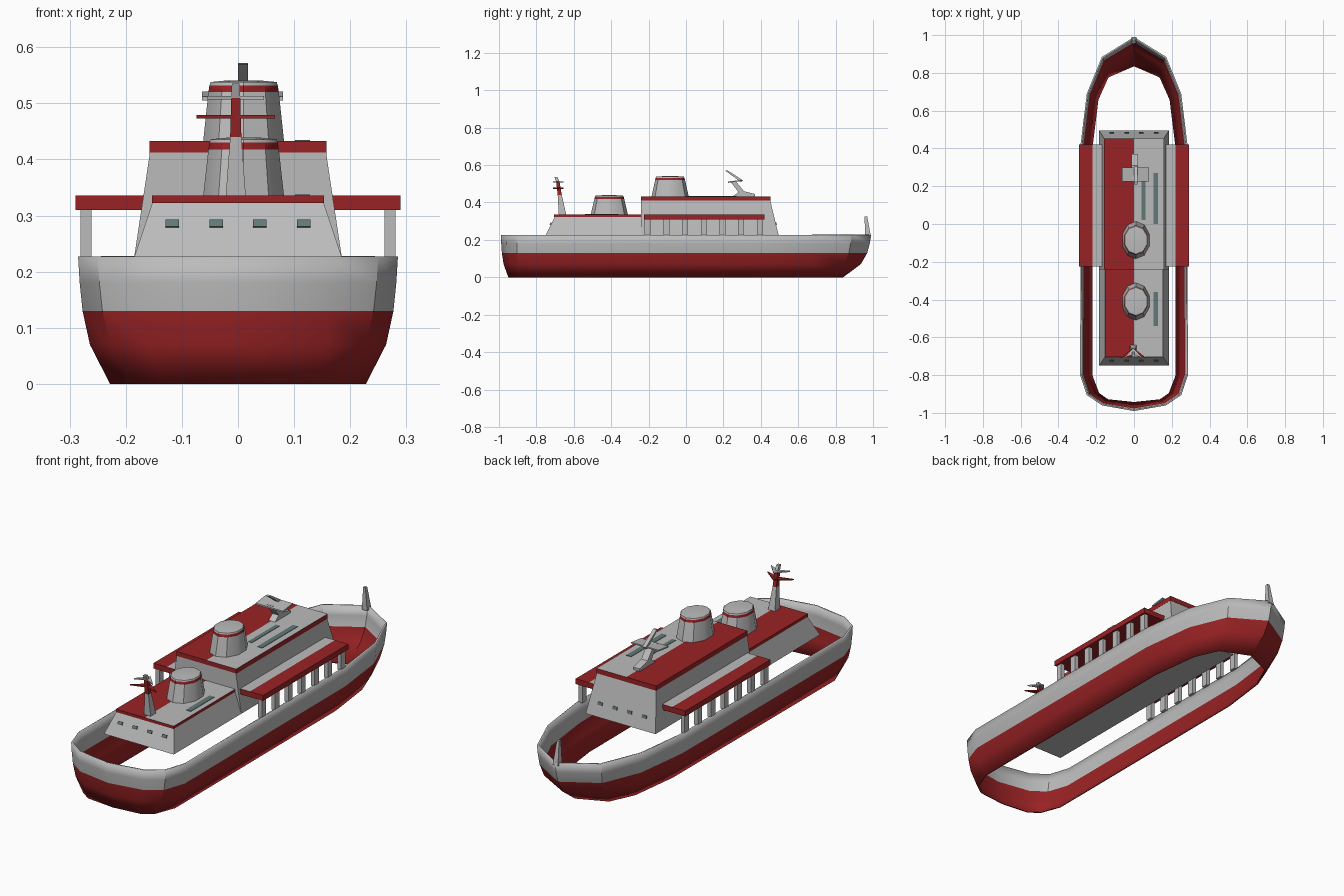
import bpy, bmesh, math
from mathutils import Vector, Matrix

if "Cube" in bpy.data.objects:
    bpy.data.objects.remove(bpy.data.objects["Cube"])

def mat(name, rgb):
    m = bpy.data.materials.new(name)
    m.diffuse_color = (*rgb, 1)
    m.use_nodes = True
    m.node_tree.nodes["Principled BSDF"].inputs["Base Color"].default_value = m.diffuse_color
    return m

GRAY, RED, TEAL = 0, 1, 2
MATS = [mat("hull_gray", (0.50, 0.50, 0.50)), mat("deck_red", (0.32, 0.016, 0.018)),
        mat("window_teal", (0.12, 0.19, 0.18))]

def finish(name, bm, rule=GRAY, smooth=False):
    """Turn a bmesh into an object, colouring faces by a number or a rule(face)."""
    bmesh.ops.recalc_face_normals(bm, faces=bm.faces)
    for f in bm.faces:
        f.material_index = rule(f) if callable(rule) else rule
    me = bpy.data.meshes.new(name)
    bm.to_mesh(me)
    bm.free()
    for m in MATS:
        me.materials.append(m)
    ob = bpy.data.objects.new(name, me)
    bpy.context.collection.objects.link(ob)
    if smooth:
        bpy.ops.object.select_all(action='DESELECT')
        ob.select_set(True)
        bpy.context.view_layer.objects.active = ob
        bpy.ops.object.shade_smooth_by_angle(angle=math.radians(35))
    return ob

def loft(name, rings, rule=GRAY, caps=True, smooth=False):
    bm = bmesh.new()
    vs = [[bm.verts.new(p) for p in r] for r in rings]
    n = len(rings[0])
    for a, b in zip(vs, vs[1:]):
        for i in range(n):
            j = (i + 1) % n
            bm.faces.new((a[i], a[j], b[j], b[i]))
    if caps:
        bm.faces.new(vs[0])
        bm.faces.new(vs[-1])
    return finish(name, bm, rule, smooth)

def rect(x0, x1, y0, y1, z):
    return [(x0, y0, z), (x1, y0, z), (x1, y1, z), (x0, y1, z)]

def box(name, x0, x1, y0, y1, z0, z1, rule=GRAY, cut=None):
    """Box, optionally split across x = cut so its top can carry two colours."""
    bm = bmesh.new()
    bmesh.ops.create_cube(bm, size=1)
    for v in bm.verts:
        v.co = ((x0 + x1) / 2 + v.co.x * (x1 - x0), (y0 + y1) / 2 + v.co.y * (y1 - y0),
                (z0 + z1) / 2 + v.co.z * (z1 - z0))
    if cut is not None:
        bmesh.ops.bisect_plane(bm, geom=bm.verts[:] + bm.edges[:] + bm.faces[:],
                               plane_co=(cut, 0, 0), plane_no=(1, 0, 0))
    return finish(name, bm, rule)

def beam(name, a, b, wa, wb, rule=GRAY):
    """Tapered bar from a to b; wa and wb are (x, y) half widths at the ends."""
    return loft(name, [rect(p[0] - w[0], p[0] + w[0], p[1] - w[1], p[1] + w[1], p[2])
                       for p, w in ((a, wa), (b, wb))], rule)

# Hull: open shell blended between keel outline and rail outline
rail = [(0, 0.99), (0.17, 0.885), (0.25, 0.69), (0.283, 0.42), (0.285, -0.8),
        (0.25, -0.905), (0.17, -0.96), (0, -0.99)]
keel = [(0, 0.84), (0.14, 0.78), (0.195, 0.66), (0.225, 0.42), (0.228, -0.8),
        (0.19, -0.9), (0.14, -0.935), (0, -0.95)]
full = lambda o: o + [(-x, y) for x, y in o[-2:0:-1]]
rings = [[(k[0] + (r[0] - k[0]) * t, k[1] + (r[1] - k[1]) * t, z)
          for k, r in zip(full(keel), full(rail))]
         for z, t in ((0, 0), (0.07, 0.63), (0.13, 0.86), (0.18, 0.95), (0.227, 1))]
hull = loft("hull", rings, lambda f: RED if f.calc_center_median().z < 0.13 else GRAY,
            caps=False, smooth=True)
wall = hull.modifiers.new("wall", 'SOLIDIFY')
wall.thickness = 0.008
wall.offset = -1

# Deck houses with sloping walls
loft("lower_house", [rect(-0.185, 0.185, -0.75, -0.24, 0.226),
                     rect(-0.152, 0.152, -0.70, -0.24, 0.325)])
loft("upper_house", [rect(-0.185, 0.185, -0.24, 0.495, 0.226),
                     rect(-0.157, 0.157, -0.24, 0.45, 0.412)])

# Roofs: red rim, top is red to port and gray to starboard
def roof_rule(f):
    return GRAY if f.normal.z > 0.5 and f.calc_center_median().x > 0 else RED
box("lower_roof", -0.153, 0.153, -0.705, -0.235, 0.322, 0.336, roof_rule, cut=0)
box("upper_roof", -0.158, 0.158, -0.24, 0.452, 0.41, 0.433, roof_rule, cut=0)

# Teal skylight strips on the roofs
for i, (x, w, y0, y1, z) in enumerate([(0.05, 0.01, 0.02, 0.23, 0.433),
                                       (0.115, 0.013, 0.0, 0.27, 0.433),
                                       (0.115, 0.013, -0.54, -0.36, 0.336)]):
    box(f"skylight_{i}", x - w, x + w, y0, y1, z - 0.002, z + 0.002, TEAL)

# Side galleries on posts
for s, side in ((-1, "left"), (1, "right")):
    xs = sorted((s * 0.155, s * 0.29))
    box(f"{side}_gallery_roof", *xs, -0.225, 0.42, 0.31, 0.336,
        lambda f: GRAY if f.normal.z > 0.5 and abs(f.calc_center_median().x) < 0.22 else RED,
        cut=s * 0.22)
    for i in range(7):
        y = -0.205 + 0.1 * i
        box(f"{side}_gallery_post_{i}", s * 0.271 - 0.01, s * 0.271 + 0.01,
            y - 0.016, y + 0.016, 0.222, 0.312)

# Small windows on the sloping end walls
def window(name, x, y, z, tilt):
    bm = bmesh.new()
    bmesh.ops.create_cube(bm, size=1, matrix=Matrix.Translation((x, y, z))
                          @ Matrix.Rotation(tilt, 4, 'X') @ Matrix.Diagonal((0.024, 0.004, 0.014, 1)))
    finish(name, bm, TEAL)
for i in range(4):
    x = -0.117 + 0.078 * i
    window(f"aft_window_{i}", x, -0.724, 0.286, -math.atan(0.5))
    window(f"bow_window_{i}", x, 0.4825, 0.286, math.atan(0.24))

# Funnels: oval tapered drums with a red band under a slightly domed top
def funnel(name, y, z, h):
    ring = lambda rx, ry, zz: [(0.01 + rx * math.cos(a), y + ry * math.sin(a), zz)
                               for a in (math.tau * (i + 0.5) / 10 for i in range(10))]
    zb = z + h
    loft(name, [ring(0.076, 0.1, z), ring(0.066, 0.08, zb - 0.018), ring(0.064, 0.077, zb - 0.006),
                ring(0.062, 0.074, zb), ring(0.03, 0.035, zb + 0.003)],
         lambda f: RED if zb - 0.017 < f.calc_center_median().z < zb - 0.008 else GRAY, smooth=True)
funnel("aft_funnel", -0.41, 0.333, 0.103)
funnel("main_funnel", -0.085, 0.43, 0.108)

# Aft mast with swept crossarms
mx = -0.004
beam("aft_mast_base", (mx, -0.66, 0.333), (mx, -0.675, 0.44), (0.018, 0.02), (0.01, 0.011))
beam("aft_mast_middle", (mx, -0.675, 0.44), (mx, -0.685, 0.51), (0.01, 0.011), (0.008, 0.009), RED)
beam("aft_mast_top", (mx, -0.685, 0.51), (mx, -0.695, 0.535), (0.008, 0.009), (0.007, 0.008))
for z, w, m in ((0.476, 0.07, RED), (0.51, 0.05, GRAY)):
    plan = [(0, -0.655), (w, -0.71), (0, -0.69), (-w, -0.71)]
    loft(f"aft_crossarm_{m}", [[(mx + x, y, zz) for x, y in plan] for zz in (z - 0.003, z + 0.003)], m)

# Radar mast on the upper roof: raked strut, crossplate and raised arm, as side profiles
def side_plate(name, x0, x1, pts, rule=GRAY):
    loft(name, [[(x, y, z) for y, z in pts] for x in (x0, x1)], rule)
side_plate("radar_strut", -0.014, 0.02, [(0.25, 0.432), (0.37, 0.432), (0.37, 0.445), (0.31, 0.46),
                                         (0.265, 0.515), (0.235, 0.515), (0.28, 0.455)])
side_plate("radar_crossplate", -0.064, 0.08, [(0.225, 0.505), (0.3, 0.515), (0.3, 0.521), (0.225, 0.512)])
side_plate("radar_arm", 0.0, 0.018, [(0.21, 0.57), (0.222, 0.572), (0.305, 0.518), (0.295, 0.508)])

# Bow mast
beam("bow_mast", (0, 0.973, 0.215), (0, 0.962, 0.325), (0.014, 0.016), (0.006, 0.007))
